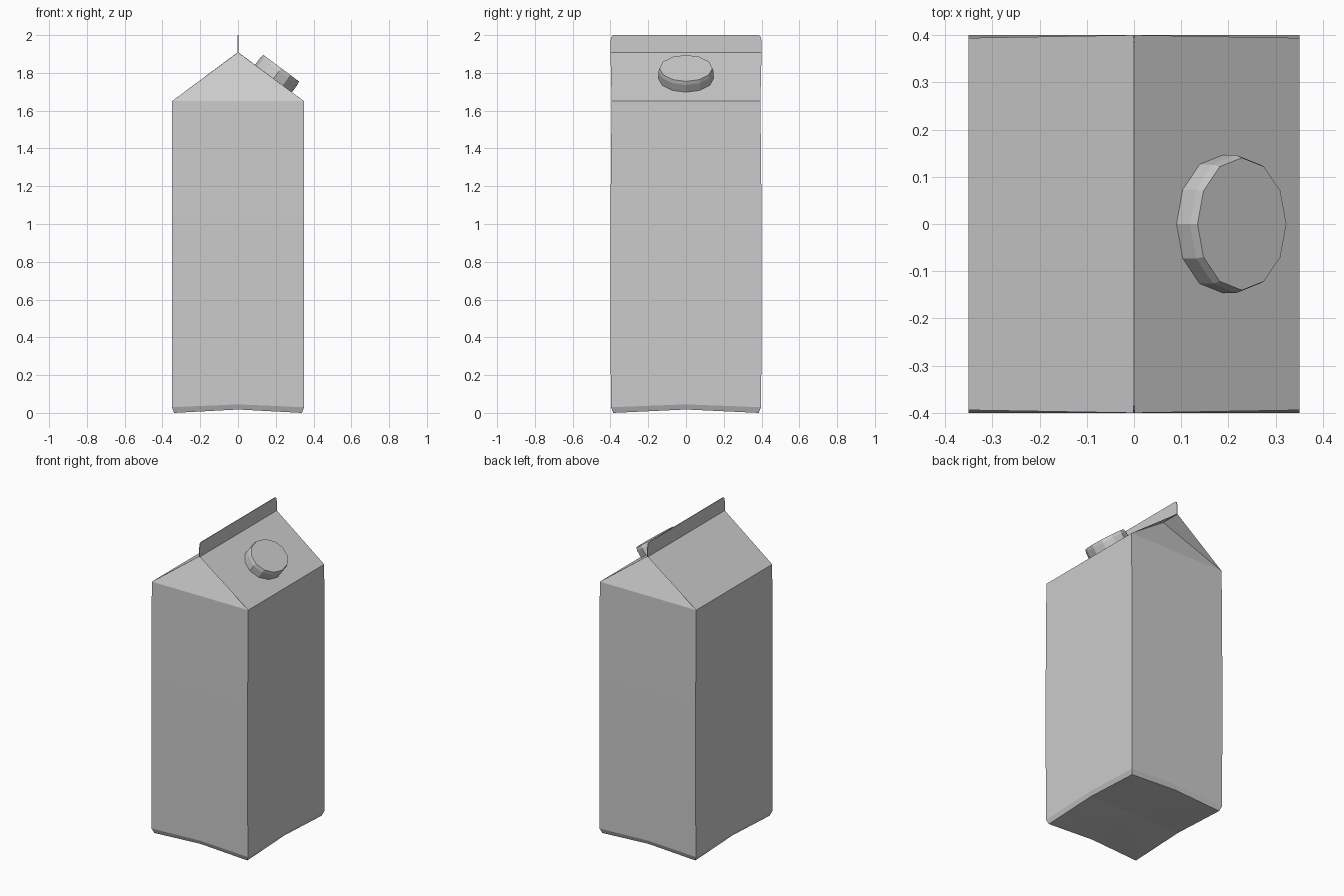
import bpy
import bmesh
from math import cos, sin, pi
from mathutils import Matrix, Vector

if "Cube" in bpy.data.objects:
    bpy.data.objects.remove(bpy.data.objects["Cube"])

EAVE, RIDGE, TOP = 1.65, 1.91, 2.0


def finish(name, bm):
    bmesh.ops.recalc_face_normals(bm, faces=bm.faces)
    mesh = bpy.data.meshes.new(name)
    bm.to_mesh(mesh)
    bm.free()
    obj = bpy.data.objects.new(name, mesh)
    bpy.context.collection.objects.link(obj)
    return obj


def bridge(bm, a, b):
    n = len(a)
    for i in range(n):
        j = (i + 1) % n
        bm.faces.new((a[i], a[j], b[j], b[i]))


# Carton body: rings of corners and edge midpoints, with an arched base
bm = bmesh.new()
AROUND = [(-1, -1), (0, -1), (1, -1), (1, 0), (1, 1), (0, 1), (-1, 1), (-1, 0)]
# half width, half depth, corner height, midpoint height
LEVELS = [(0.338, 0.385, 0.0, 0.018), (0.35, 0.397, 0.03, 0.045),
          (0.35, 0.4, 0.4, 0.4), (0.35, 0.4, 1.05, 1.05),
          (0.35, 0.394, EAVE, EAVE)]
rings = [[bm.verts.new((x * hx, y * hy, zc if x and y else zm)) for x, y in AROUND]
         for hx, hy, zc, zm in LEVELS]
for low, high in zip(rings, rings[1:]):
    bridge(bm, low, high)
base = bm.verts.new((0, 0, 0.025))
for i in range(8):
    bm.faces.new((rings[0][i], rings[0][(i + 1) % 8], base))

# Gable roof: two sloping panels, ends folded inwards under them
top = rings[-1]
front, back = [bm.verts.new((0, y, RIDGE)) for y in (-0.4, 0.4)]
for a, m, b in ((2, 3, 4), (6, 7, 0)):
    ends = (back, front) if a == 2 else (front, back)
    bm.faces.new((top[a], top[m], top[b], *ends))
for a, m, b, tip, y in ((0, 1, 2, front, -0.27), (4, 5, 6, back, 0.27)):
    fold = bm.verts.new((0, y, RIDGE - 0.002))
    bm.faces.new((top[a], top[m], fold))
    bm.faces.new((top[m], top[b], fold))
    bm.faces.new((top[b], tip, fold))
    bm.faces.new((tip, top[a], fold))
finish("carton_body", bm)

# Sealed fin along the ridge, with clipped top corners
bm = bmesh.new()
outline = [(-0.4, RIDGE - 0.002), (0.4, RIDGE - 0.002), (0.4, 1.97),
           (0.395, 1.992), (0.385, TOP), (-0.385, TOP), (-0.395, 1.992), (-0.4, 1.97)]
sides = [[bm.verts.new((x, y, z)) for y, z in outline] for x in (-0.002, 0.002)]
bridge(bm, *sides)
for side in sides:
    bm.faces.new(side)
finish("top_fin", bm)

# Twelve-sided oval cap standing on the right roof panel
bm = bmesh.new()
rings = [[bm.verts.new((0.122 * s * cos(i * pi / 6), 0.146 * s * sin(i * pi / 6), h))
          for i in range(12)]
         for s, h in ((1, -0.003), (1, 0.048), (0.96, 0.068))]
bridge(bm, rings[0], rings[1])
bridge(bm, rings[1], rings[2])
bm.faces.new(rings[0])
bm.faces.new(rings[2])
cap = finish("screw_cap", bm)
slope = Vector((0.35, 0, EAVE - RIDGE)).normalized()
across = Vector((0, 1, 0))
rotation = Matrix((slope, across, slope.cross(across))).transposed()
x = 0.188
cap.matrix_world = (Matrix.Translation((x, 0, RIDGE - x * (RIDGE - EAVE) / 0.35))
                    @ rotation.to_4x4())
